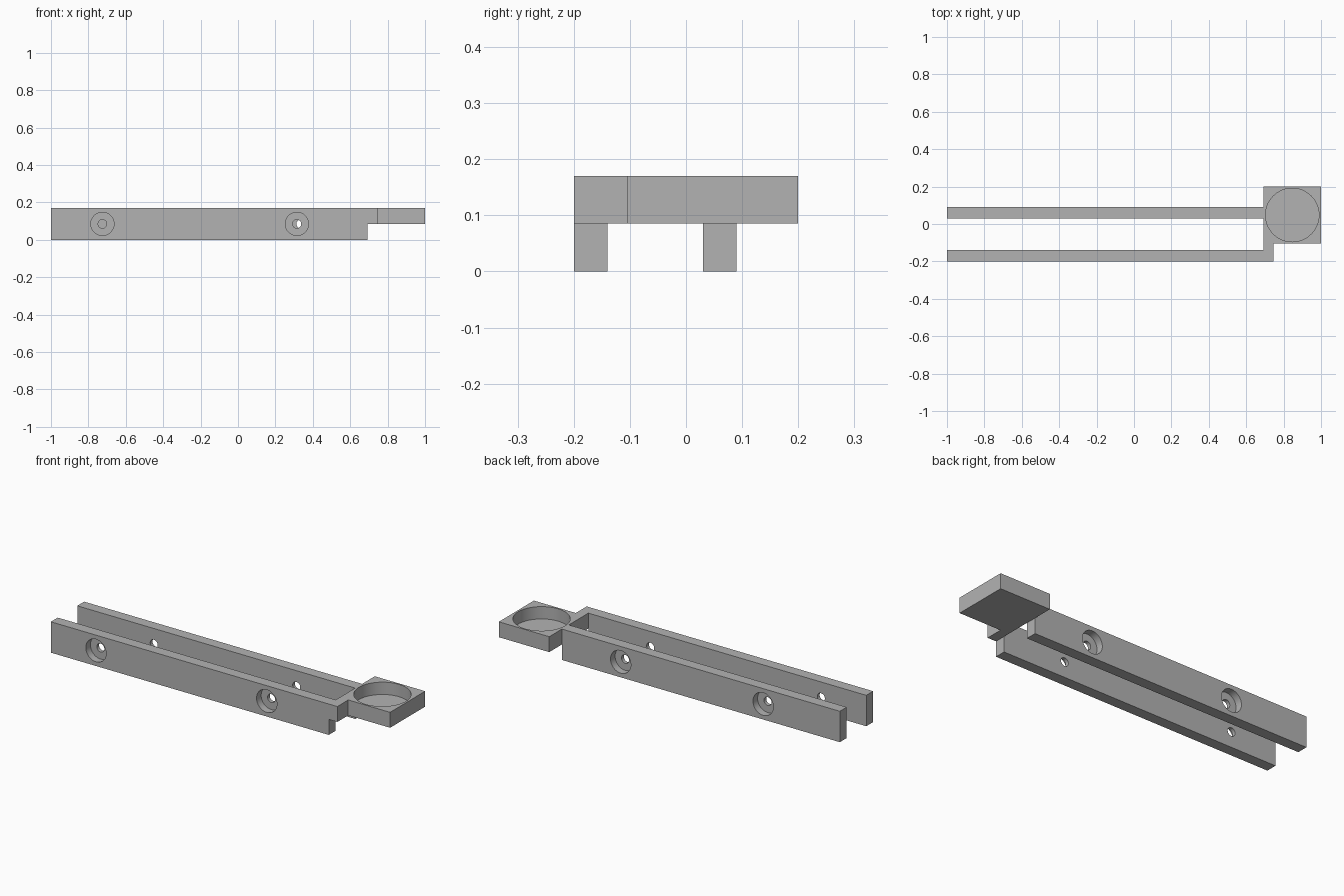
import bpy, bmesh
from math import pi
from mathutils import Matrix

cube = bpy.data.objects.get("Cube")
if cube:
    bpy.data.objects.remove(cube, do_unlink=True)

TOP, SHELF, RAIL_END = 0.17, 0.085, 0.693

grey = bpy.data.materials.new("plain grey")
grey.use_nodes = True
grey.diffuse_color = (0.45, 0.45, 0.45, 1)
grey.node_tree.nodes["Principled BSDF"].inputs["Base Color"].default_value = grey.diffuse_color


def finish(name, bm):
    bmesh.ops.recalc_face_normals(bm, faces=bm.faces)
    mesh = bpy.data.meshes.new(name)
    bm.to_mesh(mesh)
    bm.free()
    mesh.materials.append(grey)
    obj = bpy.data.objects.new(name, mesh)
    bpy.context.collection.objects.link(obj)
    return obj


def prism(name, outline, z0, z1):
    """Extrude a plan outline from z0 to z1."""
    bm = bmesh.new()
    face = bm.faces.new([bm.verts.new((x, y, z0)) for x, y in outline])
    grown = bmesh.ops.extrude_face_region(bm, geom=[face])["geom"]
    verts = [g for g in grown if isinstance(g, bmesh.types.BMVert)]
    bmesh.ops.translate(bm, verts=verts, vec=(0, 0, z1 - z0))
    return finish(name, bm)


def cylinder(name, centre, radius, length, along_y=False):
    bm = bmesh.new()
    turn = Matrix.Rotation(pi / 2 if along_y else 0, 4, "X")
    bmesh.ops.create_cone(bm, cap_ends=True, segments=64, radius1=radius, radius2=radius,
                          depth=length, matrix=Matrix.Translation(centre) @ turn)
    return finish(name, bm)


def combine(target, tool, operation):
    """Apply a boolean and discard the tool object."""
    tool.hide_render = True
    mod = target.modifiers.new("boolean", "BOOLEAN")
    mod.operation, mod.object, mod.solver = operation, tool, "EXACT"
    bpy.context.view_layer.objects.active = target
    bpy.ops.object.modifier_apply(modifier=mod.name)
    bpy.data.objects.remove(tool, do_unlink=True)


def rail(name, y0, y1, outer_y, hole_xs):
    """Long bar with counterbored holes sunk from its outer face."""
    bar = prism(name, [(-1, y0), (RAIL_END, y0), (RAIL_END, y1), (-1, y1)], 0, TOP)
    for x in hole_xs:
        combine(bar, cylinder("bore", (x, (y0 + y1) / 2, SHELF), 0.023, 0.2, True), "DIFFERENCE")
        combine(bar, cylinder("counterbore", (x, outer_y, SHELF), 0.062, 0.08, True), "DIFFERENCE")
    return bar


# Two parallel rails, with the holes staggered between them
front_rail = rail("front_rail", -0.2, -0.14, -0.2, (-0.725, 0.315))
back_rail = rail("back_rail", 0.03, 0.09, 0.09, (-0.533, 0.335))

# Raised square holder with a short arm to the front rail
frame = prism("rail_frame_with_round_holder",
              [(RAIL_END, -0.2), (0.745, -0.2), (0.745, -0.105), (1, -0.105),
               (1, 0.2), (RAIL_END, 0.2)], SHELF, TOP)
combine(frame, front_rail, "UNION")
combine(frame, back_rail, "UNION")

# Blind round pocket in the holder
combine(frame, cylinder("pocket", (0.846, 0.048, 0.202), 0.143, 0.2), "DIFFERENCE")

# Smooth round walls, keep hard edges
bpy.ops.object.select_all(action="DESELECT")
frame.select_set(True)
bpy.context.view_layer.objects.active = frame
bpy.ops.object.shade_smooth_by_angle()
